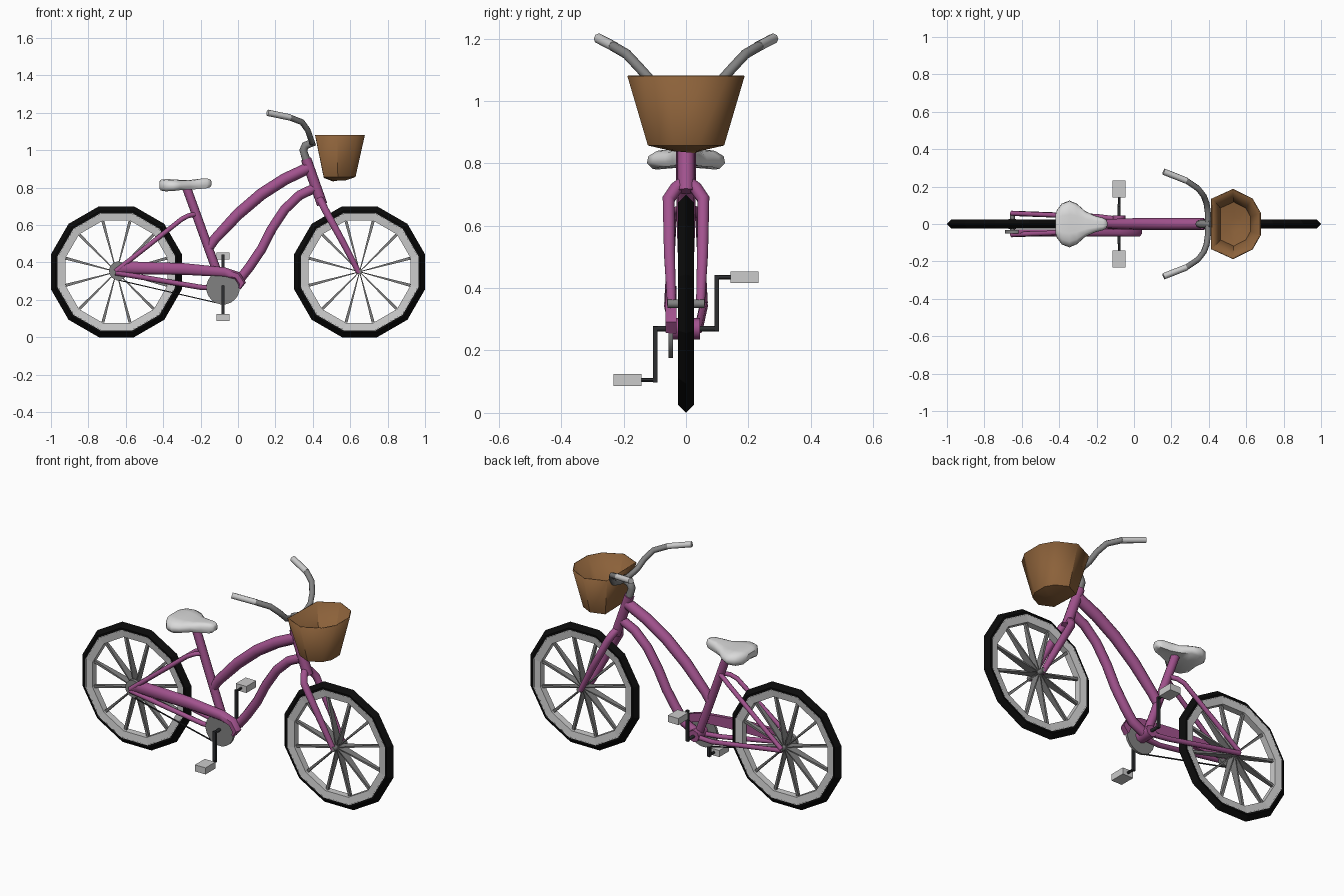
import bpy, math
from mathutils import Vector

if "Cube" in bpy.data.objects:
    bpy.data.objects.remove(bpy.data.objects["Cube"])


def mat(name, *c):
    m = bpy.data.materials.new(name)
    m.diffuse_color = (*c, 1)
    m.use_nodes = True
    m.node_tree.nodes["Principled BSDF"].inputs["Base Color"].default_value = m.diffuse_color
    return m


PINK = mat("pink paint", 0.36, 0.085, 0.27)
BLACK = mat("tyre black", 0.003, 0.003, 0.003)
DARK = mat("dark steel", 0.025, 0.027, 0.03)
GREY = mat("grey metal", 0.22, 0.22, 0.22)
LIGHT = mat("light grey", 0.6, 0.6, 0.6)
WHITE = mat("seat white", 0.7, 0.7, 0.7)
BROWN = mat("basket brown", 0.26, 0.12, 0.042)


def make(name, verts, faces, material, smooth=None):
    me = bpy.data.meshes.new(name)
    me.from_pydata([tuple(v) for v in verts], [], faces)
    me.materials.append(material)
    if smooth:
        me.polygons.foreach_set("use_smooth", [True] * len(me.polygons))
        me.set_sharp_from_angle(angle=math.radians(smooth))
    ob = bpy.data.objects.new(name, me)
    bpy.context.collection.objects.link(ob)
    # consistent outward normals
    import bmesh
    bm = bmesh.new()
    bm.from_mesh(me)
    bmesh.ops.recalc_face_normals(bm, faces=bm.faces)
    bm.to_mesh(me)
    bm.free()
    return ob


def loft(name, rings, material, smooth=50, caps=(True, True), closed=False):
    n, k = len(rings[0]), len(rings)
    verts = [v for r in rings for v in r]
    faces = []
    for i in range(k if closed else k - 1):
        a, b = i * n, (i + 1) % k * n
        faces += [(a + j, a + (j + 1) % n, b + (j + 1) % n, b + j) for j in range(n)]
    if not closed:
        if caps[0]:
            faces.append(tuple(range(n)))
        if caps[1]:
            faces.append(tuple(range((k - 1) * n, k * n)))
    return make(name, verts, faces, material, smooth)


def tube(name, pts, radii, material, sides=8, smooth=50):
    """Round tube along a path, with one radius or a radius per point."""
    p = [Vector(q) for q in pts]
    if not isinstance(radii, (list, tuple)):
        radii = [radii] * len(p)
    rings, up, last = [], None, None
    for i, q in enumerate(p):
        a = (q - p[i - 1]).normalized() if i else Vector()
        b = (p[i + 1] - q).normalized() if i < len(p) - 1 else Vector()
        d = (a + b).normalized()
        up = d.orthogonal().normalized() if up is None else last.rotation_difference(d) @ up
        last, side = d, d.cross(up)
        rings.append([q + radii[i] * (math.cos(t) * up + math.sin(t) * side)
                      for t in (math.tau * j / sides for j in range(sides))])
    return loft(name, rings, material, smooth)


def box(name, c, s, material):
    r = [[(c[0] + x * s[0] / 2, c[1] + y * s[1] / 2, c[2] + z * s[2] / 2)
          for x, z in ((-1, -1), (1, -1), (1, 1), (-1, 1))] for y in (-1, 1)]
    return loft(name, r, material, None)


def xz(pts, y=0):
    return [(x, y, z) for x, z in pts]


# wheels: twelve-sided tyre, rim and bladed spokes
ANG = [math.radians(15 + 30 * i) for i in range(12)]
K = 1 / math.cos(math.radians(15))


def ring(name, cx, profile, material):
    loft(name, [[(cx + r * K * math.cos(a), y, 0.35 + r * K * math.sin(a))
                 for r, y in profile] for a in ANG], material, None, closed=True)


for where, cx in (("rear", -0.65), ("front", 0.65)):
    ring(where + "_tyre", cx, [(0.35, 0), (0.325, 0.025), (0.31, 0.024),
                               (0.31, -0.024), (0.325, -0.025)], BLACK)
    ring(where + "_rim", cx, [(0.314, 0.0245), (0.273, 0.019),
                              (0.273, -0.019), (0.314, -0.0245)], LIGHT)
    for i, a in enumerate(ANG):
        d, t = Vector((math.cos(a), 0, math.sin(a))), Vector((-math.sin(a), 0, math.cos(a)))
        c = Vector((cx, 0, 0.35))
        loft(f"{where}_spoke_{i}", [
            [c + d * r + t * w * u + Vector((0, h * v, 0))
             for u, v in ((-1, -1), (1, -1), (1, 1), (-1, 1))]
            for r, w, h in ((0.012, 0.002, 0.026), (0.28, 0.008, 0.007))], GREY, None)
    tube(where + "_hub", [(cx, -0.06, 0.35), (cx, 0.06, 0.35)], 0.014, GREY)

# frame
tube("seat_tube", xz([(-0.275, 0.8), (-0.13, 0.4), (-0.08, 0.265)]), 0.024, PINK)
tube("top_tube", xz([(0.375, 0.904), (0.25, 0.845), (0.125, 0.765), (0, 0.658),
                     (-0.125, 0.524), (-0.16, 0.47)]),
     [0.031, 0.032, 0.032, 0.031, 0.027, 0.024], PINK)
tube("down_tube", xz([(0.405, 0.795), (0.33, 0.76), (0.25, 0.684), (0.18, 0.578),
                      (0.125, 0.47), (0.06, 0.374), (0.01, 0.31), (-0.07, 0.27)]), 0.026, PINK)
tube("head_tube", xz([(0.364, 0.953), (0.45, 0.71)]), 0.028, PINK)
tube("bottom_bracket", [(-0.08, -0.045, 0.27), (-0.08, 0.045, 0.27)], 0.034, PINK)

# fork, stays and handlebar halves on both sides
for side, s in (("left", -1), ("right", 1)):
    tube(side + "_fork_blade", [(0.435, 0, 0.745), (0.448, s * 0.032, 0.72), (0.464, s * 0.056, 0.685),
                                (0.56, s * 0.053, 0.51), (0.648, s * 0.046, 0.342)],
         [0.02, 0.021, 0.021, 0.019, 0.015], PINK)
    tube(side + "_seat_stay", [(-0.655, s * 0.057, 0.352), (-0.3, s * 0.042, 0.632),
                               (-0.265, s * 0.03, 0.65), (-0.225, s * 0.008, 0.658)], 0.013, PINK)
    tube(side + "_chain_stay", [(-0.655, s * 0.057, 0.345), (-0.2, s * 0.04, 0.267),
                                (-0.08, s * 0.025, 0.262)], 0.014, PINK)
    tube(side + "_handlebar", [(0.395, 0, 1.04), (0.395, s * 0.06, 1.045), (0.388, s * 0.11, 1.063),
                               (0.373, s * 0.15, 1.107), (0.342, s * 0.19, 1.15),
                               (0.275, s * 0.235, 1.176)], 0.016, GREY)
    tube(side + "_grip", [(0.28, s * 0.232, 1.175), (0.158, s * 0.28, 1.2)], 0.017, LIGHT)
    # crank arm and pedal: left down, right up
    zp = 0.27 + s * 0.165
    box(side + "_crank_arm", (-0.08, s * 0.099, 0.27 + s * 0.0825), (0.017, 0.014, 0.18), DARK)
    tube(side + "_pedal_axle", [(-0.08, s * 0.095, zp), (-0.08, s * 0.15, zp)], 0.007, DARK, 6)
    box(side + "_pedal", (-0.08, s * 0.188, zp), (0.068, 0.09, 0.038), LIGHT)

# stem
tube("stem", xz([(0.368, 0.94), (0.349, 1.0), (0.36, 1.025), (0.41, 1.045)]),
     [0.022, 0.021, 0.022, 0.02], GREY)

# drivetrain
tube("crank_axle", [(-0.08, -0.105, 0.27), (-0.08, 0.105, 0.27)], 0.009, DARK)
tube("chainring", [(-0.08, -0.056, 0.265), (-0.08, -0.042, 0.265)], 0.09, GREY, 20)
tube("rear_cog", [(-0.64, -0.052, 0.355), (-0.64, -0.032, 0.355)], 0.05, GREY, 14)
tube("chain_lower", [(-0.65, -0.048, 0.308), (-0.1, -0.048, 0.181)], 0.004, DARK, 4)

# chain guard: bent band, bevelled towards the outside
guard = [(-0.64, 0.375, 0.345), (-0.61, 0.406, 0.338), (-0.29, 0.396, 0.334), (-0.072, 0.374, 0.322)]
stations = [((x, a), (x, b)) for x, a, b in guard]
stations += [((0.008, 0.348), (-0.018, 0.308)), ((0.042, 0.292), (-0.002, 0.285)),
             ((0.013, 0.255), (0.003, 0.265))]
rings = []
for (xa, za), (xb, zb) in stations:
    def lerp(f):
        return xa + (xb - xa) * f, za + (zb - za) * f
    rings.append([(p[0], y, p[1]) for p, y in
                  ((lerp(0), -0.03), (lerp(0), -0.052), (lerp(0.22), -0.066),
                   (lerp(0.78), -0.066), (lerp(1), -0.052), (lerp(1), -0.03))])
loft("chain_guard", rings, PINK)

# seat: rounded sections from tail to nose (x, half width, top, bottom)
rings = []
for x, w, top, bot in ((-0.421, 0.045, 0.832, 0.797), (-0.412, 0.075, 0.842, 0.784),
                       (-0.385, 0.11, 0.846, 0.78), (-0.345, 0.125, 0.844, 0.782),
                       (-0.305, 0.108, 0.841, 0.787), (-0.26, 0.068, 0.84, 0.79),
                       (-0.21, 0.045, 0.847, 0.792), (-0.165, 0.033, 0.849, 0.797),
                       (-0.148, 0.022, 0.843, 0.803), (-0.143, 0.01, 0.836, 0.812)):
    h = top - bot
    rings.append([(x, w * u, bot + h * v) for u, v in
                  ((0, 0.12), (0.85, 0), (1, 0.3), (0.97, 0.65), (0.75, 0.93), (0.4, 1), (0, 0.97),
                   (-0.4, 1), (-0.75, 0.93), (-0.97, 0.65), (-1, 0.3), (-0.85, 0))])
loft("seat", rings, WHITE, 60)

# basket: open eight-sided tub with a faint point below
half = [(0.413, 0.135), (0.53, 0.188), (0.635, 0.135), (0.678, 0.06)]
rim = half + [(x, -y) for x, y in reversed(half)]
rings = [[(0.54 + (x - 0.54) * f, y * g, z + (0.005 if h else 0))
          for h, (x, y) in enumerate(rim)]
         for f, g, z in ((1, 1, 1.075), (0.64, 0.65, 0.852), (0.25, 0.2, 0.833))]
basket = loft("basket", rings, BROWN, 40, caps=(False, True))
thick = basket.modifiers.new("wall", 'SOLIDIFY')
thick.thickness = 0.006
